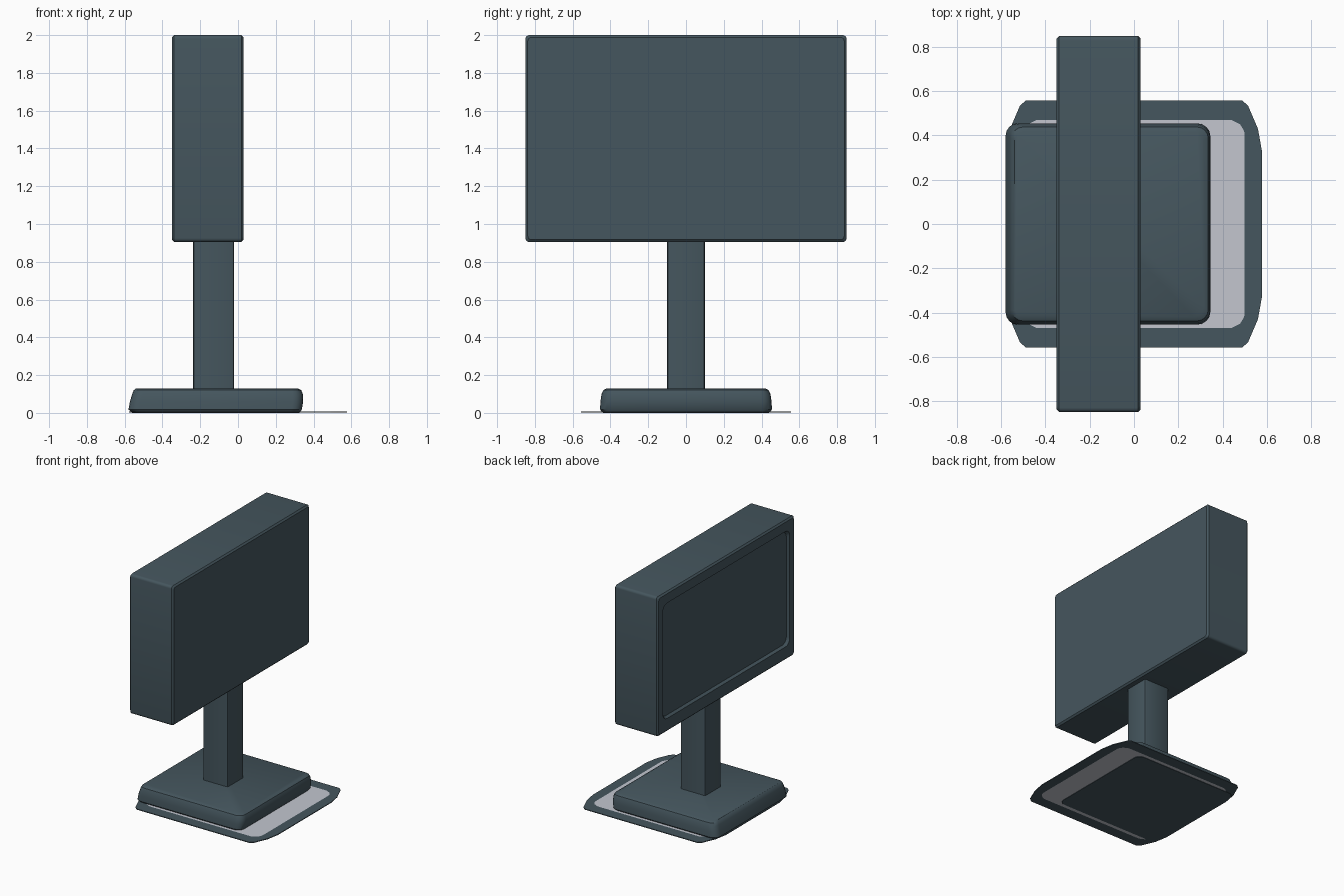
import bpy, bmesh, math

if "Cube" in bpy.data.objects:
    bpy.data.objects.remove(bpy.data.objects["Cube"])


def material(name, rgb):
    lin = [((c / 255 + 0.055) / 1.055) ** 2.4 for c in rgb]
    m = bpy.data.materials.new(name)
    m.diffuse_color = (*lin, 1)
    m.use_nodes = True
    m.node_tree.nodes["Principled BSDF"].inputs["Base Color"].default_value = m.diffuse_color
    return m


SLATE = material("slate", (69, 86, 94))
PALE = material("pale grey", (195, 198, 207))


def finish(bm, name, mats, bevel=0.0):
    bmesh.ops.recalc_face_normals(bm, faces=bm.faces)
    me = bpy.data.meshes.new(name)
    bm.to_mesh(me)
    bm.free()
    ob = bpy.data.objects.new(name, me)
    bpy.context.collection.objects.link(ob)
    for m in mats:
        me.materials.append(m)
    if bevel:
        b = ob.modifiers.new("bevel", 'BEVEL')
        b.width, b.segments, b.limit_method = bevel, 2, 'ANGLE'
        b.angle_limit = math.radians(50)
    bpy.ops.object.select_all(action='DESELECT')
    bpy.context.view_layer.objects.active = ob
    ob.select_set(True)
    bpy.ops.object.shade_smooth_by_angle(angle=math.radians(32))
    return ob


def rounded(u0, u1, v0, v1, r, n=4):
    """Rounded rectangle outline, anticlockwise."""
    pts = []
    corners = [(u1 - r, v1 - r), (u0 + r, v1 - r), (u0 + r, v0 + r), (u1 - r, v0 + r)]
    for k, (cu, cv) in enumerate(corners):
        for i in range(n + 1):
            a = (k + i / n) * math.pi / 2
            pts.append((cu + r * math.cos(a), cv + r * math.sin(a)))
    return pts


def loft(bm, rings, cap_start=True, cap_end=True):
    loops = [[bm.verts.new(p) for p in ring] for ring in rings]
    n = len(loops[0])
    for a, b in zip(loops, loops[1:]):
        for i in range(n):
            bm.faces.new((a[i], a[(i + 1) % n], b[(i + 1) % n], b[i]))
    if cap_start:
        bm.faces.new(loops[0])
    if cap_end:
        bm.faces.new(loops[-1])


# Monitor housing: lofted along x, with the screen sunk into the -x face
bm = bmesh.new()
sections = [(0.03, 0.012, 0.02), (0.018, 0.0, 0.02), (-0.338, 0.0, 0.02), (-0.35, 0.012, 0.02)]
rings = [[(x, y, z) for y, z in rounded(-0.85 + d, 0.85 - d, 0.905 + d, 2.0 - d, r)]
         for x, d, r in sections]
for x, d in ((-0.35, 0.0), (-0.33, 0.012)):
    rings.append([(x, y, z) for y, z in
                  rounded(-0.785 + d, 0.785 - d, 1.01 + d, 1.915 - d, 0.05)])
loft(bm, rings)
finish(bm, "monitor_housing", [SLATE])

# Post between base and monitor
bm = bmesh.new()
loft(bm, [[(x, y, z) for x, y in rounded(-0.237, -0.02, -0.1, 0.1, 0.012, 2)]
          for z in (0.10, 0.92)])
finish(bm, "post", [SLATE])

# Base block: back bulges, screen side slopes
bm = bmesh.new()
levels = [(0.0, -0.56, 0.325, 0.44, 0.05), (0.018, -0.58, 0.338, 0.455, 0.055),
          (0.06, -0.572, 0.345, 0.453, 0.055), (0.10, -0.56, 0.343, 0.447, 0.055),
          (0.12, -0.552, 0.335, 0.438, 0.05), (0.13, -0.54, 0.315, 0.42, 0.045)]
loft(bm, [[(x, y, z) for x, y in rounded(x0, x1, -h, h, r)] for z, x0, x1, h, r in levels])
finish(bm, "base", [SLATE])

# Thin foot sheet: slate rim around a pale centre
def four_way(corner):
    pts = list(corner)
    pts += [(-x, y) for x, y in reversed(corner)]
    return pts + [(-x, -y) for x, y in pts]


outer = four_way([(0.578, 0.33), (0.56, 0.43), (0.515, 0.535), (0.49, 0.557)])
inner = four_way([(0.5, 0.38), (0.498, 0.42), (0.48, 0.45), (0.44, 0.47)])
bm = bmesh.new()
loft(bm, [[(x, y, z) for x, y in pts] for pts, z in
          ((inner, 0.002), (outer, 0.002), (outer, 0.008), (inner, 0.008))])
for f in bm.faces:
    f.material_index = 1 if len(f.verts) > 4 else 0
finish(bm, "foot_sheet", [SLATE, PALE])
